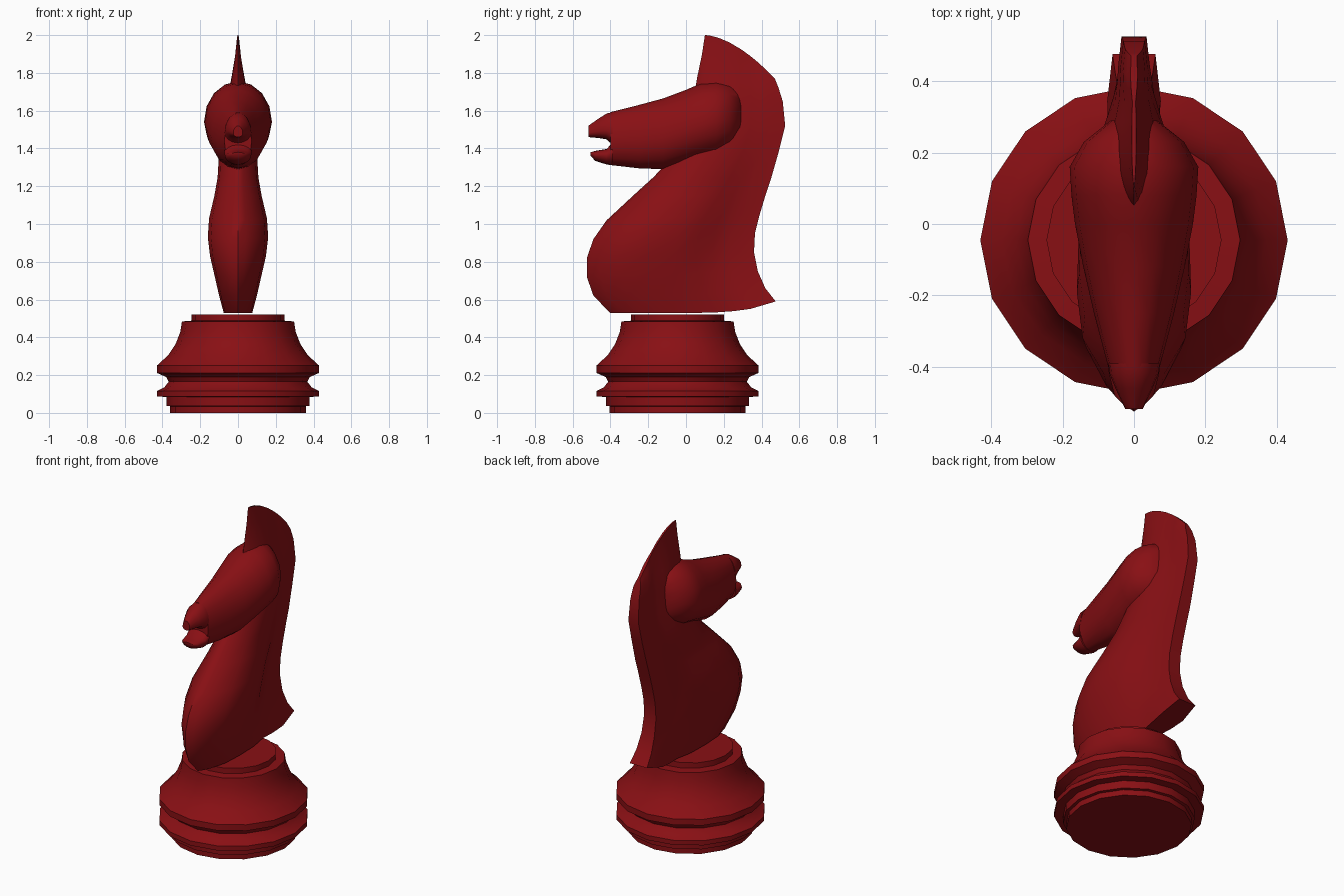
import bpy, bmesh, math

red = bpy.data.materials.new("dark_red")
red.diffuse_color = (0.25, 0.005, 0.007, 1)


def loft(name, rings, angle=40):
    """Skin a list of equal-length closed rings and cap both ends."""
    bm = bmesh.new()
    rows = [[bm.verts.new(p) for p in ring] for ring in rings]
    n = len(rows[0])
    for a, b in zip(rows, rows[1:]):
        for i in range(n):
            j = (i + 1) % n
            bm.faces.new((a[i], a[j], b[j], b[i]))
    bm.faces.new(rows[0][::-1])
    bm.faces.new(rows[-1])
    bmesh.ops.recalc_face_normals(bm, faces=bm.faces)
    me = bpy.data.meshes.new(name)
    bm.to_mesh(me)
    bm.free()
    me.materials.append(red)
    ob = bpy.data.objects.new(name, me)
    bpy.context.collection.objects.link(ob)
    bpy.ops.object.select_all(action='DESELECT')
    ob.select_set(True)
    bpy.context.view_layer.objects.active = ob
    bpy.ops.object.shade_smooth_by_angle(angle=math.radians(angle))
    return ob


# Turned base: 16-sided lathe of (radius, z)
base = [(.36, 0), (.36, .035), (.378, .037), (.378, .085), (.43, .086), (.43, .115),
        (.39, .135), (.367, .165), (.38, .19), (.43, .212), (.43, .25), (.37, .305),
        (.33, .365), (.305, .43), (.297, .484), (.245, .488), (.245, .522)]
loft("base", [[(r * math.cos(k * math.pi / 8), -.045 + r * math.sin(k * math.pi / 8), z)
               for k in range(16)] for r, z in base], 35)

# Neck and mane: cross-section as (position front to back, body width share, mane width share)
section = [(0, 0, 0), (.03, .25, 0), (.08, .52, 0), (.2, .9, 0), (.35, 1, 0), (.52, .97, 0),
           (.65, .75, 0), (.75, .3, .75), (.85, 0, 1.25), (1, 0, 1)]
# Levels: front z, front y, back z, back y, body half width, mane half width, back curve
levels = [(.528, -.40, .59, .475, .075, .06, 6), (.62, -.49, .66, .42, .10, .052, 4),
          (.72, -.525, .75, .38, .125, .045, 1), (.82, -.525, .85, .36, .148, .042, 1),
          (.92, -.49, .95, .365, .16, .04, 1), (1.02, -.42, 1.05, .39, .153, .04, 1),
          (1.15, -.28, 1.15, .42, .125, .04, 1), (1.25, -.17, 1.24, .45, .108, .04, 1),
          (1.38, -.05, 1.38, .49, .10, .037, 1), (1.52, 0, 1.52, .525, .07, .035, 1),
          (1.66, .04, 1.65, .512, .055, .03, 1), (1.78, .06, 1.72, .49, .036, .025, 1.5),
          (1.90, .085, 1.75, .478, .017, .016, 1.7), (2.0, .10, 1.77, .47, .006, .008, 1.7)]
rings = []
for zf, yf, zb, yb, w, m, p in levels:
    half = [(a * w + b * m, yf + (yb - yf) * t, zf + (zb - zf) * t ** p) for t, a, b in section]
    rings.append(half + [(-x, y, z) for x, y, z in half[:0:-1]])
loft("neck_and_mane", rings, 50)


def head_part(name, stations, low=.45, n=16):
    """Egg-shaped sections along y: (y, bottom z, top z, half width)."""
    out = []
    for y, zb, zt, w in stations:
        mid = zb + low * (zt - zb)
        ring = []
        for k in range(n):
            a = 2 * math.pi * k / n
            s = math.sin(a)
            ring.append((w * math.cos(a), y, mid + s * (zt - mid if s > 0 else mid - zb)))
        out.append(ring)
    loft(name, out, 45)


# Head with cheeks
head_part("head", [(-.40, 1.312, 1.592, .072), (-.25, 1.295, 1.63, .112), (-.12, 1.29, 1.665, .142),
                   (0, 1.325, 1.71, .165), (.08, 1.345, 1.745, .175), (.16, 1.365, 1.755, .18),
                   (.23, 1.40, 1.74, .14), (.29, 1.44, 1.70, .065)])
# Open muzzle
head_part("upper_lip", [(-.517, 1.46, 1.52, .025), (-.46, 1.455, 1.56, .052),
                        (-.42, 1.448, 1.585, .068), (-.39, 1.42, 1.592, .072)], .35)
head_part("lower_lip", [(-.505, 1.36, 1.38, .03), (-.48, 1.334, 1.387, .055),
                        (-.42, 1.315, 1.397, .07), (-.39, 1.311, 1.43, .073)], .6)
